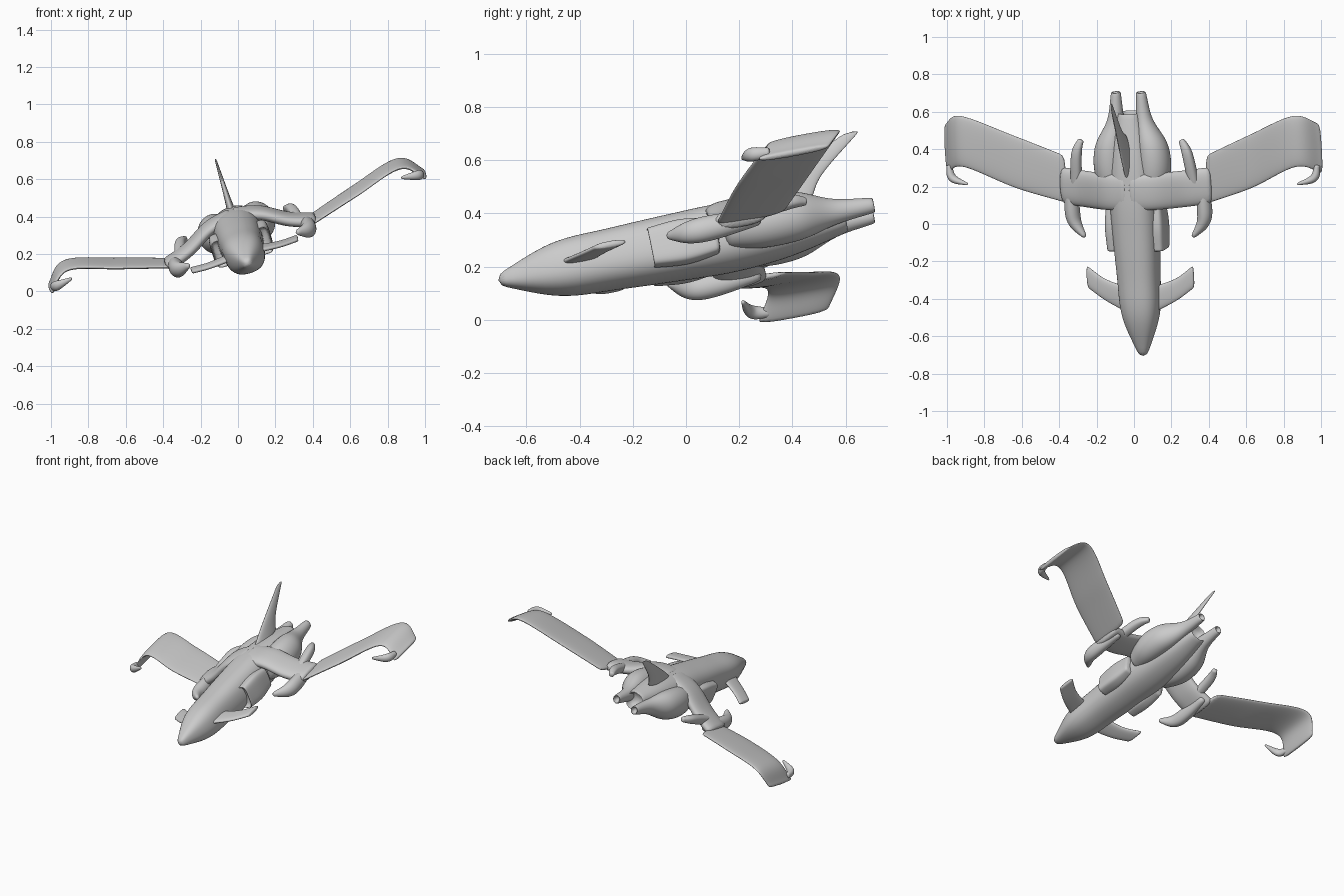
import bpy, bmesh, math
from mathutils import Vector, Matrix

cube = bpy.data.objects.get("Cube")
if cube:
    bpy.data.objects.remove(cube, do_unlink=True)

# The craft is built level and symmetric, then pitched and banked as a whole
POSE = (Matrix.Translation((0.01, 0, 0.28))
        @ Matrix.Rotation(math.radians(-17), 4, 'Y')
        @ Matrix.Rotation(math.radians(11), 4, 'X'))
ACROSS, ALONG, UP = Matrix.Identity(3)


def spline(values, t):
    """Smooth curve through evenly spaced numbers or vectors, for t from zero to one."""
    padded = [2 * values[0] - values[1], *values, 2 * values[-1] - values[-2]]
    spans = len(values) - 1
    i = min(int(t * spans), spans - 1)
    f = t * spans - i
    before, start, end, after = padded[i:i + 4]
    leave, arrive = (end - before) / 2, (after - start) / 2
    bend = start - end
    return (start + leave * f
            + (-3 * bend - 2 * leave - arrive) * f ** 2
            + (2 * bend + leave + arrive) * f ** 3)


def superellipse(angle, power):
    """Point on a rounded outline; a higher power is boxier."""
    return [math.copysign(abs(value) ** (2 / power), value)
            for value in (math.cos(angle), math.sin(angle))]


def recess(bm, cap, depth):
    """Turn an end cap into an open duct with a thin rim."""
    bmesh.ops.inset_region(bm, faces=[cap], thickness=0.006)
    inward = -cap.normal * depth
    bmesh.ops.inset_region(bm, faces=[cap], thickness=0.003)
    bmesh.ops.translate(bm, verts=cap.verts[:], vec=inward)


def sweep(name, path, widths, aspect=1.0, side=None, mirror=True, power=2.0,
          sides=20, steps=14, front_duct=0.0, rear_duct=0.0):
    """Sweep a superellipse along a smooth path, with half widths given along it."""
    bm = bmesh.new()
    path = [Vector(point) for point in path]
    centres = [spline(path, i / steps) for i in range(steps + 1)]
    rings = []
    for i, centre in enumerate(centres):
        ahead = centres[min(i + 1, steps)] - centres[max(i - 1, 0)]
        u = side or ahead.cross(UP).normalized()
        v = u.cross(ahead).normalized() * aspect
        width = spline(widths, i / steps)
        ring = []
        for k in range(sides):
            a, b = superellipse(math.tau * (k + 0.5) / sides, power)
            ring.append(bm.verts.new(centre + (u * a + v * b) * width))
        rings.append(ring)
    for lower, upper in zip(rings, rings[1:]):
        for k in range(sides):
            bm.faces.new((lower[k - 1], lower[k], upper[k], upper[k - 1]))
    front, rear = bm.faces.new(rings[0][::-1]), bm.faces.new(rings[-1])
    bmesh.ops.recalc_face_normals(bm, faces=bm.faces[:])
    for cap, depth in ((front, front_duct), (rear, rear_duct)):
        if depth:
            recess(bm, cap, depth)
    mesh = bpy.data.meshes.new(name)
    bm.to_mesh(mesh)
    bm.free()
    mesh.shade_smooth()
    obj = bpy.data.objects.new(name, mesh)
    bpy.context.collection.objects.link(obj)
    if mirror:
        obj.modifiers.new("Mirror", 'MIRROR')
    smooth = obj.modifiers.new("Smooth", 'SUBSURF')
    smooth.levels = smooth.render_levels = 1
    obj.matrix_world = POSE


# Fuselage with pointed nose and open tail
sweep("fuselage", [(0, -0.72, 0), (0, 0.61, 0)],
      widths=[0.02, 0.1, 0.115, 0.125, 0.13, 0.11, 0.06],
      side=ACROSS, mirror=False, power=2.5, steps=24, rear_duct=0.06)

# Boxy intakes along the flanks
sweep("side_intake", [(0.12, -0.14, -0.02), (0.12, 0.12, -0.02)],
      widths=[0.04, 0.045, 0.035], aspect=1.9,
      side=ACROSS, power=4, front_duct=0.03)

# Engine nacelles narrowing to exhaust pipes
sweep("engine_nacelle",
      [(0.1, 0.14, 0), (0.12, 0.28, 0), (0.115, 0.43, 0), (0.08, 0.57, 0), (0.07, 0.72, 0)],
      widths=[0.06, 0.09, 0.085, 0.045, 0.026], aspect=1.1,
      side=ACROSS, steps=20, rear_duct=0.03)

# Shoulder carrying the wings across the body
sweep("wing_shoulder",
      [(0, 0.19, 0.1), (0.14, 0.19, 0.07), (0.28, 0.19, -0.01), (0.42, 0.2, -0.06)],
      widths=[0.1, 0.1], aspect=0.34, side=ALONG, power=2.5)

# Main wings with drooped tips
sweep("main_wing",
      [(0.39, 0.23, -0.06), (0.66, 0.34, 0), (0.93, 0.46, 0.05), (1.05, 0.4, -0.04)],
      widths=[0.13, 0.145, 0.14, 0.135], aspect=0.1, side=ALONG, power=2.5, steps=24)

# Hooked lip ahead of each wing tip
sweep("wing_tip_hook",
      [(1.03, 0.32, -0.01), (1.01, 0.25, 0), (0.92, 0.22, 0.02)],
      widths=[0.015, 0.022, 0.006], aspect=1.2)

# Claw-like pods at the wing roots
sweep("front_claw",
      [(0.36, 0.28, -0.05), (0.37, 0.1, -0.06), (0.36, 0, -0.06), (0.3, -0.08, -0.04)],
      widths=[0.025, 0.04, 0.036, 0.01], aspect=1.2)
sweep("rear_prong",
      [(0.33, 0.2, -0.03), (0.31, 0.38, 0), (0.28, 0.46, 0)],
      widths=[0.03, 0.028, 0.015], power=2.5)

# Canards near the nose
sweep("canard", [(0.08, -0.41, 0), (0.2, -0.36, -0.02), (0.3, -0.29, -0.03)],
      widths=[0.07, 0.06, 0.06], aspect=0.22, side=ALONG, power=2.5)

# Swept tail fin
sweep("tail_fin", [(0, 0.36, 0.09), (0, 0.47, 0.18), (0, 0.7, 0.32)],
      widths=[0.14, 0.09, 0.03], aspect=0.16, side=ALONG, mirror=False)
